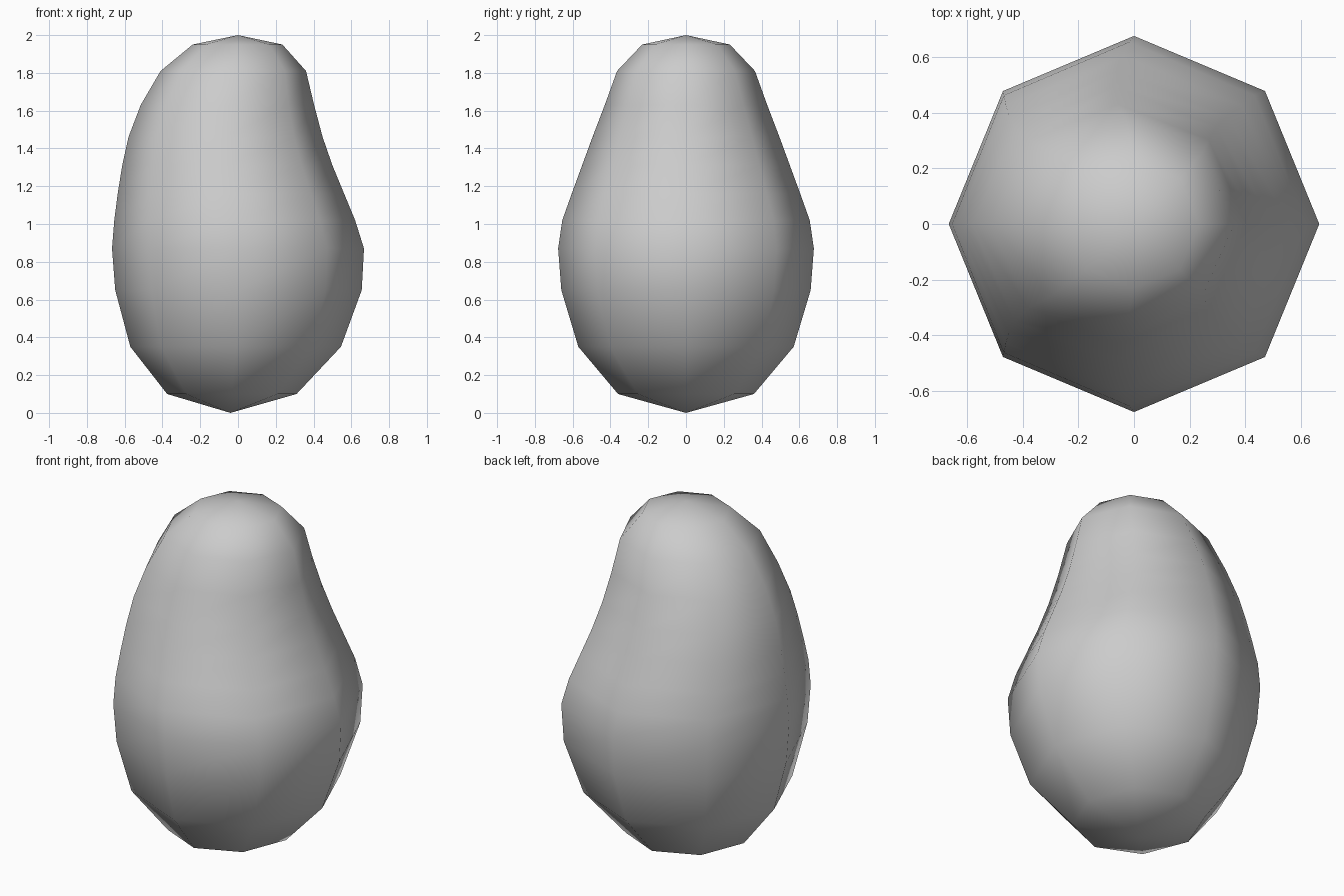
import bpy, bmesh, math

if "Cube" in bpy.data.objects:
    bpy.data.objects.remove(bpy.data.objects["Cube"])

SIDES = 8
# ring profile: height, left x, right x, half depth
RINGS = [
    (0.10, -0.375, 0.31, 0.36),
    (0.35, -0.57, 0.545, 0.57),
    (0.65, -0.65, 0.655, 0.66),
    (0.87, -0.667, 0.667, 0.677),
    (1.02, -0.655, 0.62, 0.655),
    (1.16, -0.637, 0.562, 0.605),
    (1.31, -0.613, 0.50, 0.55),
    (1.46, -0.58, 0.448, 0.495),
    (1.63, -0.515, 0.403, 0.43),
    (1.81, -0.41, 0.36, 0.365),
    (1.95, -0.24, 0.235, 0.232),
]

# pear-shaped body: eight-sided rings, one flank fuller than the other
bm = bmesh.new()
loops = []
for z, left, right, depth in RINGS:
    cx, rx = (left + right) / 2, (right - left) / 2
    loops.append([bm.verts.new((cx + rx * math.cos(2 * math.pi * i / SIDES),
                                depth * math.sin(2 * math.pi * i / SIDES), z))
                  for i in range(SIDES)])

for low, high in zip(loops, loops[1:]):
    for i in range(SIDES):
        j = (i + 1) % SIDES
        bm.faces.new((low[i], low[j], high[j], high[i]))

# pointed caps
bottom = bm.verts.new((-0.04, 0, 0))
top = bm.verts.new((0, 0, 2))
for i in range(SIDES):
    j = (i + 1) % SIDES
    bm.faces.new((bottom, loops[0][j], loops[0][i]))
    bm.faces.new((top, loops[-1][i], loops[-1][j]))

bmesh.ops.recalc_face_normals(bm, faces=bm.faces)
for f in bm.faces:
    f.smooth = True

mesh = bpy.data.meshes.new("fruit_body")
bm.to_mesh(mesh)
bm.free()
bpy.context.collection.objects.link(bpy.data.objects.new("fruit_body", mesh))
